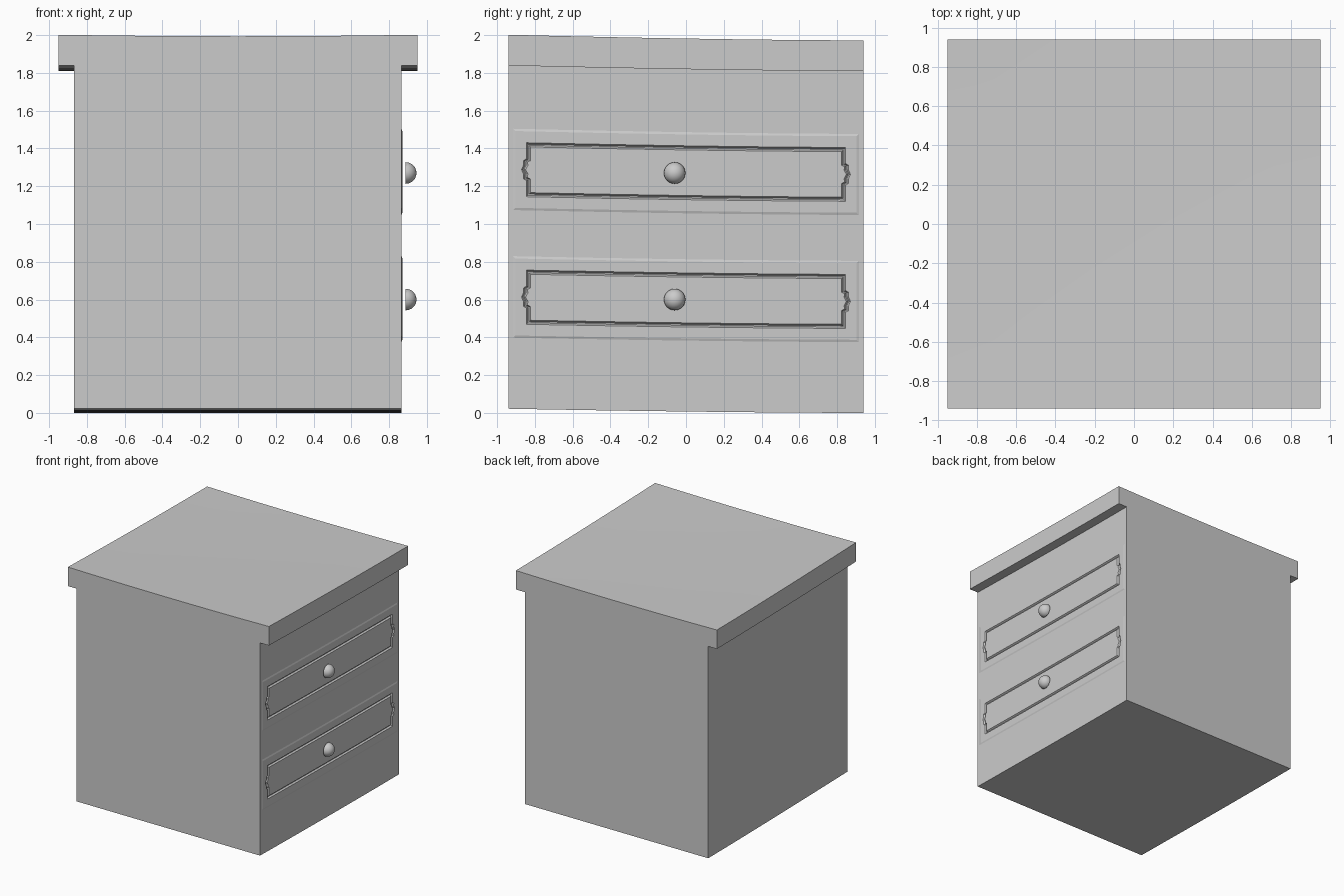
import bpy, bmesh
from mathutils import Vector

if "Cube" in bpy.data.objects:
    bpy.data.objects.remove(bpy.data.objects["Cube"])

HY = 0.94        # half depth of the cabinet
FACE = 0.866     # x of the drawer side


def sag(v):
    """Hand-made wobble: everything rises gently towards -y, the top dips in the middle."""
    t = max(0.0, (HY - v.y) / (2 * HY))
    z = v.z + (0.022 + 0.004 * v.z) * t ** 1.6
    if v.z > 1.9:
        z -= 0.008 * max(0.0, 1 - (v.x / 0.95) ** 2)
    return Vector((v.x, v.y, z))


def finish(name, bm, warp=True):
    if warp:
        for v in bm.verts:
            v.co = sag(v.co)
    bmesh.ops.recalc_face_normals(bm, faces=bm.faces[:])
    me = bpy.data.meshes.new(name)
    bm.to_mesh(me)
    bm.free()
    ob = bpy.data.objects.new(name, me)
    bpy.context.collection.objects.link(ob)
    return ob


def smooth(ob, angle=0.4):
    bpy.ops.object.select_all(action='DESELECT')
    ob.select_set(True)
    bpy.context.view_layer.objects.active = ob
    bpy.ops.object.shade_smooth_by_angle(angle=angle)


def box(name, x0, x1, y0, y1, z0, z1, nx=1, ny=8):
    bm = bmesh.new()
    bmesh.ops.create_cube(bm, size=1)
    for v in bm.verts:
        v.co = Vector((x1 if v.co.x > 0 else x0, y1 if v.co.y > 0 else y0,
                       z1 if v.co.z > 0 else z0))
    cuts = [(Vector((x0 + (x1 - x0) * i / nx, 0, 0)), Vector((1, 0, 0))) for i in range(1, nx)]
    cuts += [(Vector((0, y0 + (y1 - y0) * i / ny, 0)), Vector((0, 1, 0))) for i in range(1, ny)]
    for co, no in cuts:
        bmesh.ops.bisect_plane(bm, geom=bm.verts[:] + bm.edges[:] + bm.faces[:],
                               plane_co=co, plane_no=no)
    return finish(name, bm)


def outline(x, hy, z0, z1, notch, n=8):
    """Drawer outline in the yz plane with an optional pointed bulge on both ends."""
    side = [(0, 0), (0.30, 0), (0.33, 0.6), (0.41, 0.55), (0.5, 1),
            (0.59, 0.55), (0.67, 0.6), (0.70, 0), (1, 0)]
    h = z1 - z0
    pts = [(-hy + 2 * hy * i / n, z0) for i in range(n)]
    pts += [(hy + b * notch, z0 + f * h) for f, b in side]
    pts += [(hy - 2 * hy * i / n, z1) for i in range(1, n)]
    pts += [(-hy - b * notch, z1 - f * h) for f, b in side[:-1]]
    return [Vector((x, y, z)) for y, z in pts]


def drawer(name, z0, z1):
    f = FACE + 0.004
    # (x, half width, inset in z, end bulge) for each ring from the back to the middle panel
    rings = [(0.84, 0.915, 0, 0), (FACE, 0.915, 0, 0), (f, 0.903, 0.012, 0),
             (f, 0.845, 0.072, 0.026), (f - 0.013, 0.837, 0.080, 0.026),
             (f - 0.013, 0.832, 0.086, 0.026), (f, 0.823, 0.094, 0.026)]
    bm = bmesh.new()
    loops = [[bm.verts.new(p) for p in outline(x, hy, z0 + d, z1 - d, b)]
             for x, hy, d, b in rings]
    for a, b in zip(loops, loops[1:]):
        for i in range(len(a)):
            j = (i + 1) % len(a)
            bm.faces.new((a[i], a[j], b[j], b[i]))
    bm.faces.new(loops[0])
    bm.faces.new(loops[-1])
    return finish(name, bm)


def knob(name, z):
    bm = bmesh.new()
    bmesh.ops.create_uvsphere(bm, u_segments=24, v_segments=12, radius=0.057)
    bmesh.ops.bisect_plane(bm, geom=bm.verts[:] + bm.edges[:] + bm.faces[:],
                           plane_co=(0, 0, 0), plane_no=(1, 0, 0), clear_inner=True)
    bmesh.ops.holes_fill(bm, edges=[e for e in bm.edges if e.is_boundary])
    bmesh.ops.translate(bm, verts=bm.verts[:], vec=(0.888, -0.06, z))
    smooth(finish(name, bm, warp=False), 0.9)


# cabinet body and overhanging top
body = box("cabinet_body", -0.868, FACE, -HY, HY, 0, 1.81)
smooth(box("table_top", -0.95, 0.95, -HY, HY, 1.81, 1.972, nx=8))

# two drawers, each set in a recess cut into the body
for label, z0, z1, kz in (("lower", 0.375, 0.805, 0.60), ("upper", 1.048, 1.477, 1.27)):
    drawer(label + "_drawer", z0, z1)
    knob(label + "_knob", kz)
    cutter = box(label + "_recess_cutter", 0.845, 0.95, -0.91, 0.91, z0 + 0.005, z1 - 0.005)
    cutter.hide_render = True
    cutter.hide_set(True)
    mod = body.modifiers.new(label + "_recess", 'BOOLEAN')
    mod.operation = 'DIFFERENCE'
    mod.solver = 'EXACT'
    mod.object = cutter
